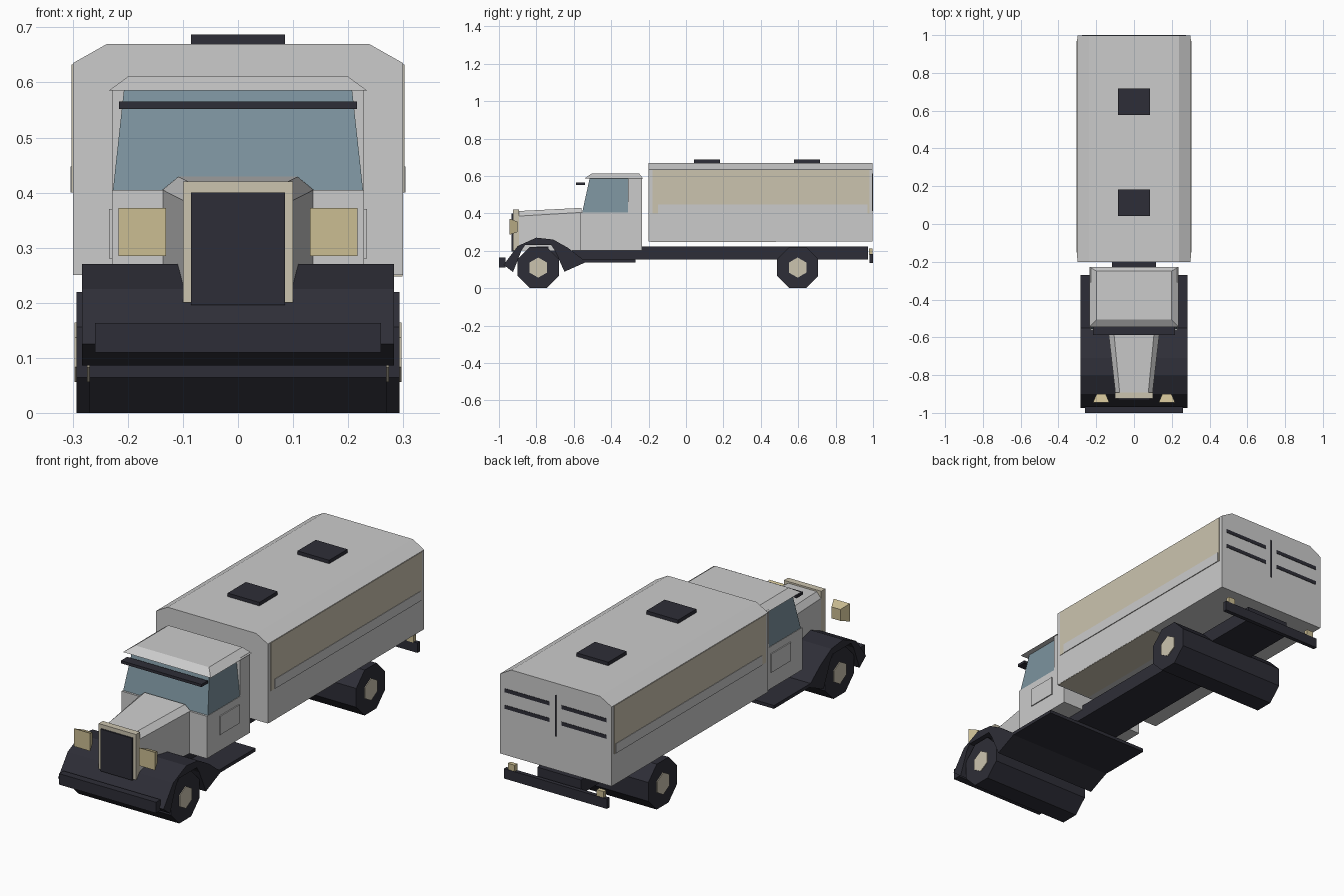
import bpy, bmesh, math

if "Cube" in bpy.data.objects:
    bpy.data.objects.remove(bpy.data.objects["Cube"])

def material(name, rgb):
    m = bpy.data.materials.new(name)
    m.diffuse_color = (*rgb, 1)
    m.use_nodes = True
    m.node_tree.nodes["Principled BSDF"].inputs["Base Color"].default_value = m.diffuse_color
    return m

GREY = material("light grey paint", (0.60, 0.60, 0.60))
CREAM = material("cream trim", (0.60, 0.55, 0.43))
LAMP = material("lamp yellow", (0.60, 0.51, 0.29))
DARK = material("dark rubber", (0.027, 0.027, 0.038))
GLASS = material("blue glass", (0.20, 0.29, 0.34))

def loft(name, rings, mat):
    """Closed solid through matching rings of points."""
    bm = bmesh.new()
    vs = [[bm.verts.new(p) for p in r] for r in rings]
    n = len(rings[0])
    bm.faces.new(vs[0])
    bm.faces.new(vs[-1][::-1])
    for a, b in zip(vs, vs[1:]):
        for i in range(n):
            j = (i + 1) % n
            bm.faces.new((a[i], a[j], b[j], b[i]))
    bmesh.ops.recalc_face_normals(bm, faces=bm.faces)
    me = bpy.data.meshes.new(name)
    bm.to_mesh(me)
    bm.free()
    me.materials.append(mat)
    ob = bpy.data.objects.new(name, me)
    bpy.context.collection.objects.link(ob)
    return ob

def rect_z(x0, x1, y0, y1, z):
    return [(x0, y0, z), (x1, y0, z), (x1, y1, z), (x0, y1, z)]

def box(name, x0, x1, y0, y1, z0, z1, mat):
    return loft(name, [rect_z(x0, x1, y0, y1, z) for z in (z0, z1)], mat)

def along_x(name, pts, hw, mat):
    """Extrude a (y, z) profile across the width."""
    return loft(name, [[(x, y, z) for y, z in pts] for x in (-hw, hw)], mat)

def pair(ob):
    """Mirror a part to the other side."""
    ob.modifiers.new("mirror", 'MIRROR')
    return ob

def polygon(y, z, r, n, start):
    return [(y + r * math.cos(start + i * math.tau / n),
             z + r * math.sin(start + i * math.tau / n)) for i in range(n)]

# Cargo body with chamfered roof edges
section = [(-0.30, 0.25), (0.30, 0.25), (0.30, 0.635), (0.238, 0.67),
           (-0.238, 0.67), (-0.30, 0.635)]
loft("cargo_body", [[(x, y, z) for x, z in section] for y in (-0.20, 0.998)], GREY)
pair(box("side_panel", 0.299, 0.302, -0.18, 0.98, 0.40, 0.633, CREAM))
pair(box("side_rail", 0.299, 0.304, -0.15, 0.97, 0.40, 0.447, GREY))
box("underside_panel", 0.117, 0.299, -0.19, 0.48, 0.248, 0.251, CREAM)
for i, y in enumerate((0.112, 0.647)):
    box(f"roof_vent_{i + 1}", -0.085, 0.085, y - 0.07, y + 0.07, 0.665, 0.687, DARK)

# Rear doors: slats and centre seam
for i, z in enumerate((0.563, 0.483)):
    pair(box(f"rear_slat_{i + 1}", 0.032, 0.273, 0.995, 1.0, z - 0.009, z + 0.009, DARK))
box("rear_door_seam", -0.003, 0.003, 0.995, 1.0, 0.413, 0.613, DARK)

# Cab
box("cab_lower", -0.229, 0.229, -0.565, -0.235, 0.20, 0.405, GREY)
box("cab_rear_pillar", -0.229, 0.229, -0.31, -0.235, 0.40, 0.59, GREY)
loft("cab_windows", [rect_z(-0.227, 0.227, -0.555, -0.305, 0.405),
                     rect_z(-0.207, 0.207, -0.515, -0.305, 0.588)], GLASS)
loft("cab_roof", [rect_z(-0.235, 0.235, -0.545, -0.228, 0.585),
                  rect_z(-0.198, 0.198, -0.505, -0.25, 0.612)], GREY)
pair(box("door_plate", 0.228, 0.234, -0.47, -0.32, 0.28, 0.37, GREY))
box("sun_visor", -0.216, 0.216, -0.588, -0.54, 0.552, 0.565, DARK)

# Tapered hood with bevelled shoulders
def hood_ring(y, w, top_w, shoulder, top):
    return [(-w, y, 0.2), (w, y, 0.2), (w, y, shoulder), (top_w, y, top),
            (-top_w, y, top), (-w, y, shoulder)]

loft("hood", [hood_ring(-0.90, 0.098, 0.075, 0.385, 0.412),
              hood_ring(-0.56, 0.137, 0.108, 0.405, 0.429)], GREY)
box("grille_surround", -0.10, 0.10, -0.925, -0.893, 0.20, 0.42, CREAM)
box("grille", -0.085, 0.085, -0.932, -0.90, 0.196, 0.40, DARK)

# Headlights, tapering backwards
def lamp_ring(y, x0, x1, z0, z1):
    return [(x0, y, z0), (x1, y, z0), (x1, y, z1), (x0, y, z1)]

pair(loft("headlight", [lamp_ring(-0.945, 0.131, 0.217, 0.285, 0.372),
                        lamp_ring(-0.90, 0.15, 0.198, 0.30, 0.355)], LAMP))

# Fenders and running board as one profile
fender = [(-0.975, 0.125), (-0.90, 0.225), (-0.80, 0.27), (-0.71, 0.26),
          (-0.63, 0.215), (-0.55, 0.153), (-0.27, 0.153), (-0.27, 0.137),
          (-0.54, 0.137), (-0.65, 0.088), (-0.70, 0.20), (-0.72, 0.23),
          (-0.86, 0.23), (-0.88, 0.20), (-0.925, 0.086)]
along_x("fenders_and_running_board", fender, 0.283, DARK)
box("front_bumper", -0.26, 0.26, -1.0, -0.965, 0.11, 0.163, DARK)

# Chassis and rear end
box("chassis", -0.117, 0.117, -0.80, 0.972, 0.153, 0.222, DARK)
box("rear_bumper", -0.276, 0.276, 0.98, 1.0, 0.135, 0.183, DARK)
pair(box("tail_light", 0.22, 0.257, 0.978, 0.998, 0.18, 0.213, LAMP))

# Wheels: full-width octagonal rollers with hexagonal hubs
for name, y, hw in (("front", -0.79, 0.27), ("rear", 0.597, 0.293)):
    along_x(f"{name}_wheels", polygon(y, 0.11, 0.119, 8, math.pi / 8), hw, DARK)
    along_x(f"{name}_hubs", polygon(y, 0.11, 0.054, 6, math.pi / 2), hw + 0.004, CREAM)
